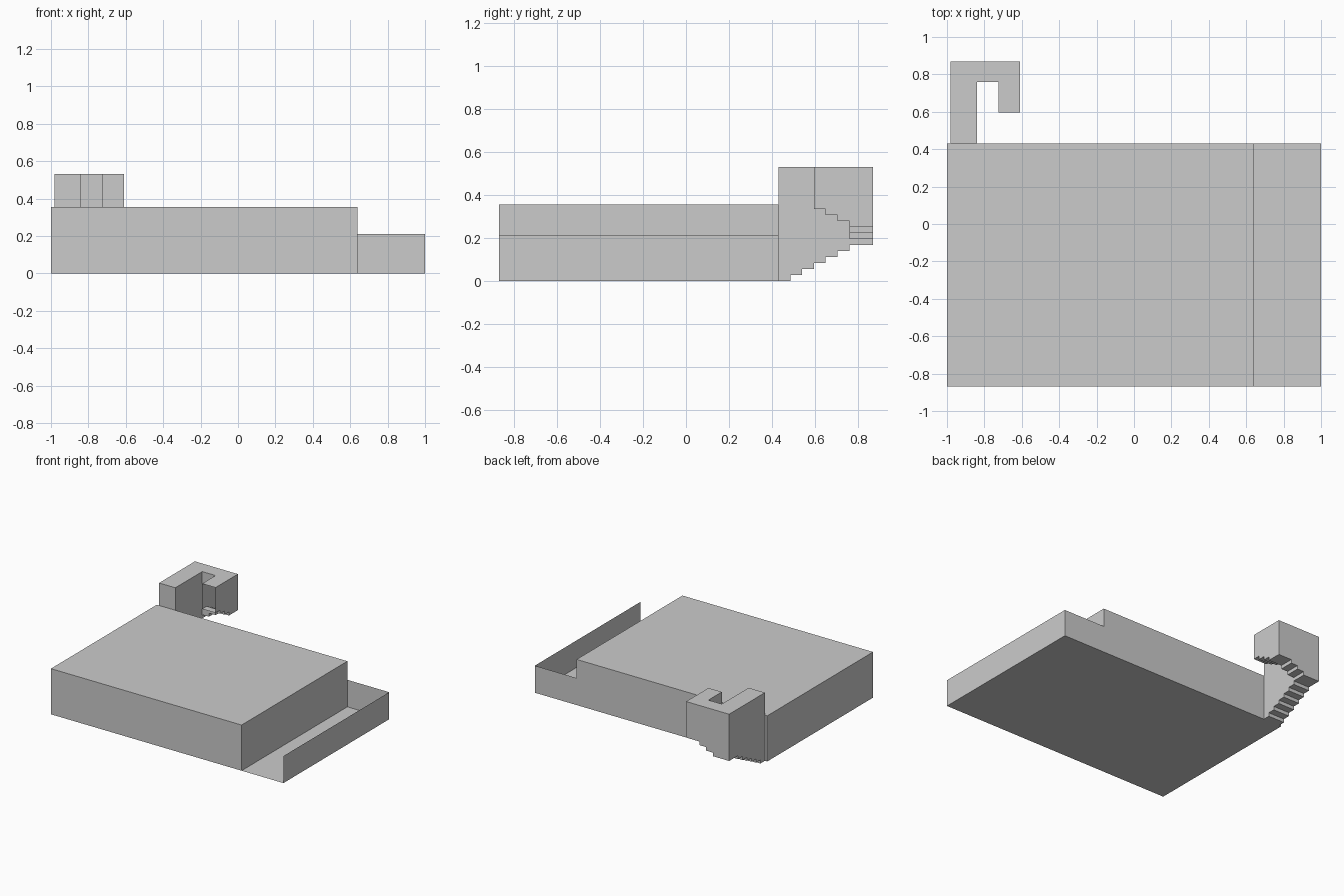
import bpy, bmesh

if "Cube" in bpy.data.objects:
    bpy.data.objects.remove(bpy.data.objects["Cube"])

X0, XS, X1 = -1.0, 0.64, 1.0      # left side, end of tall block, right side
Y0, YB, Y1 = -0.87, 0.43, 0.87    # front, back of block, back of stair tower
H, HL = 0.355, 0.21               # block height, ledge wall height
TOP, RISE = 0.53, 0.333 / 12      # tower roof, stair rise


def sheet_object(name, faces):
    """Make an object from a list of flat polygons."""
    bm = bmesh.new()
    for f in faces:
        bm.faces.new([bm.verts.new(p) for p in f])
    bmesh.ops.remove_doubles(bm, verts=bm.verts, dist=1e-4)
    me = bpy.data.meshes.new(name)
    bm.to_mesh(me)
    bm.free()
    ob = bpy.data.objects.new(name, me)
    bpy.context.collection.objects.link(ob)
    return ob


def wall(a, b, z0, z1):
    """Upright quad above the ground line a-b; outside is right of a-b."""
    return [(*a, z0), (*b, z0), (*b, z1), (*a, z1)]


def flat(x0, x1, y0, y1, z):
    return [(x0, y0, z), (x1, y0, z), (x1, y1, z), (x0, y1, z)]


# Tall closed block
sheet_object("main_block", [
    wall((X0, Y0), (XS, Y0), 0, H),
    wall((XS, Y0), (XS, YB), 0, H),
    wall((XS, YB), (X0, YB), 0, H),
    wall((X0, YB), (X0, Y0), 0, H),
    flat(X0, XS, Y0, YB, H),
    flat(X0, XS, Y0, YB, 0)[::-1],
])

# Low ledge: floor with thin right and back walls, open at the front
sheet_object("side_ledge", [
    flat(XS, X1, Y0, YB, 0),
    wall((X1, Y0), (X1, YB), 0, HL),
    wall((X1, YB), (XS, YB), 0, HL),
])

# Stair passage: cells (x0, x1, y0, y1, sides that carry walls) in climbing order
LX0, LX1, RX0, RX1 = -0.98, -0.84, -0.725, -0.61
YT, D = 0.76, 0.055
XM = (LX1 + RX0) / 2
cells = [(LX0, LX1, YB + i * D, YB + (i + 1) * D, "WE") for i in range(6)]
cells += [(LX0, LX1, YT, Y1, "WN"), (LX1, XM, YT, Y1, "NS"),
          (XM, RX0, YT, Y1, "NS"), (RX0, RX1, YT, Y1, "NE")]
cells += [(RX0, RX1, YT - (i + 1) * D, YT - i * D, "WE") for i in range(3)]

walls, treads, roof = [], [], []
for i, (x0, x1, y0, y1, sides) in enumerate(cells):
    z = i * RISE
    edges = {"S": ((x0, y0), (x1, y0)), "E": ((x1, y0), (x1, y1)),
             "N": ((x1, y1), (x0, y1)), "W": ((x0, y1), (x0, y0))}
    walls += [wall(*edges[s], z, TOP) for s in sides]
    treads.append(flat(x0, x1, y0, y1, z))
    roof.append(flat(x0, x1, y0, y1, TOP))
    if i:  # riser on the side where this step is entered
        side = "S" if i <= 6 else "W" if i <= 9 else "N"
        treads.append(wall(*edges[side], z - RISE, z))

# Closed wall above the block where the passage begins
walls.append(wall((LX0, YB), (LX1, YB), H, TOP))

sheet_object("stair_walls", walls)
sheet_object("stair_steps", treads)
sheet_object("stair_roof", roof)
